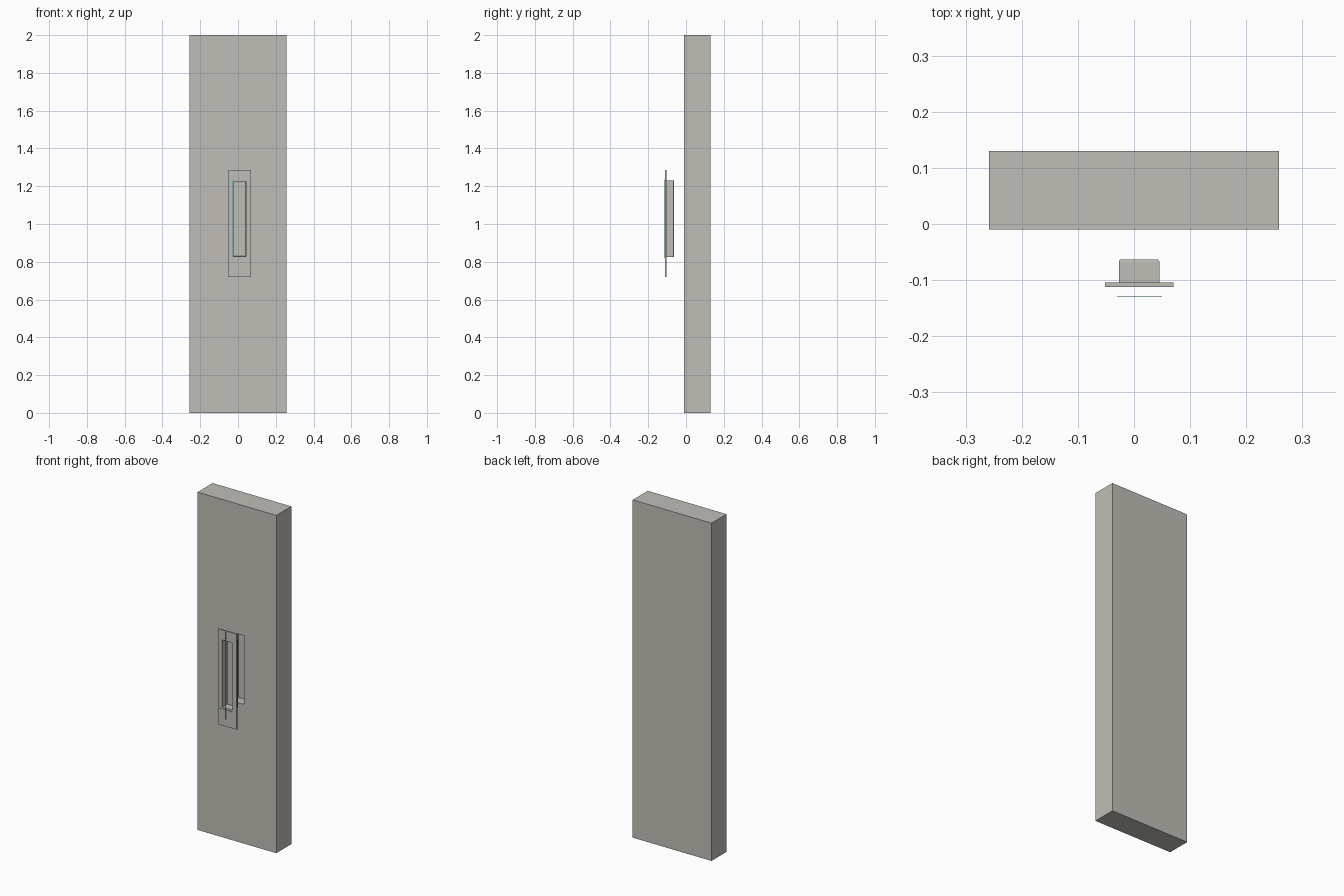
import bpy, bmesh

if "Cube" in bpy.data.objects:
    bpy.data.objects.remove(bpy.data.objects["Cube"])


def material(name, rgb):
    m = bpy.data.materials.new(name)
    m.diffuse_color = (*rgb, 1)
    m.use_nodes = True
    m.node_tree.nodes["Principled BSDF"].inputs["Base Color"].default_value = m.diffuse_color
    return m


STONE = material("warm grey", (0.53, 0.515, 0.465))
CYAN = material("teal", (0.03, 0.4, 0.5))


def box(name, x, y, z, mat=STONE):
    """Box spanning the given (min, max) ranges."""
    bm = bmesh.new()
    bmesh.ops.create_cube(bm, size=1)
    for v in bm.verts:
        v.co = [r[0] + (c + 0.5) * (r[1] - r[0]) for c, r in zip(v.co, (x, y, z))]
    me = bpy.data.meshes.new(name)
    bm.to_mesh(me)
    bm.free()
    me.materials.append(mat)
    ob = bpy.data.objects.new(name, me)
    bpy.context.collection.objects.link(ob)
    return ob


def round_back(ob, width):
    """Round only the edges touching the rear face."""
    bm = bmesh.new()
    bm.from_mesh(ob.data)
    back = max(v.co.y for v in bm.verts)
    edges = [e for e in bm.edges if all(abs(v.co.y - back) < 1e-5 for v in e.verts)]
    bmesh.ops.bevel(bm, geom=edges, offset=width, segments=3, profile=0.5, affect='EDGES')
    bm.to_mesh(ob.data)
    bm.free()


def cut(ob, cutter):
    mod = ob.modifiers.new("opening", 'BOOLEAN')
    mod.operation = 'DIFFERENCE'
    mod.solver = 'EXACT'
    mod.object = cutter
    cutter.hide_render = True
    cutter.hide_set(True)


# Door slab with a shallow pocket for the pull
slab = box("door_slab", (-0.258, 0.258), (-0.01, 0.13), (0, 2))
cut(slab, box("pocket_cutter", (-0.028, 0.046), (-0.1, 0.045), (0.824, 1.231)))

# Face plate with a rectangular opening
plate = box("face_plate", (-0.052, 0.07), (-0.112, -0.104), (0.72, 1.285))
cut(plate, box("plate_cutter", (-0.024, 0.042), (-0.2, 0), (0.829, 1.226)))

# Hollow pull cup behind the plate, open at the front
cup = box("pull_cup", (-0.027, 0.045), (-0.104, -0.063), (0.825, 1.23))
round_back(cup, 0.004)
hollow = box("cup_cutter", (-0.024, 0.042), (-0.15, -0.066), (0.829, 1.226))
round_back(hollow, 0.003)
cut(cup, hollow)

# Hairline guides floating in front of the plate
box("vertical_guide", (0.0095, 0.0105), (-0.130, -0.129), (0.77, 1.29))
box("horizontal_guide", (-0.03, 0.05), (-0.130, -0.129), (0.827, 0.828), CYAN)
box("side_guide", (-0.031, -0.029), (-0.1125, -0.1115), (0.82, 1.235), CYAN)
